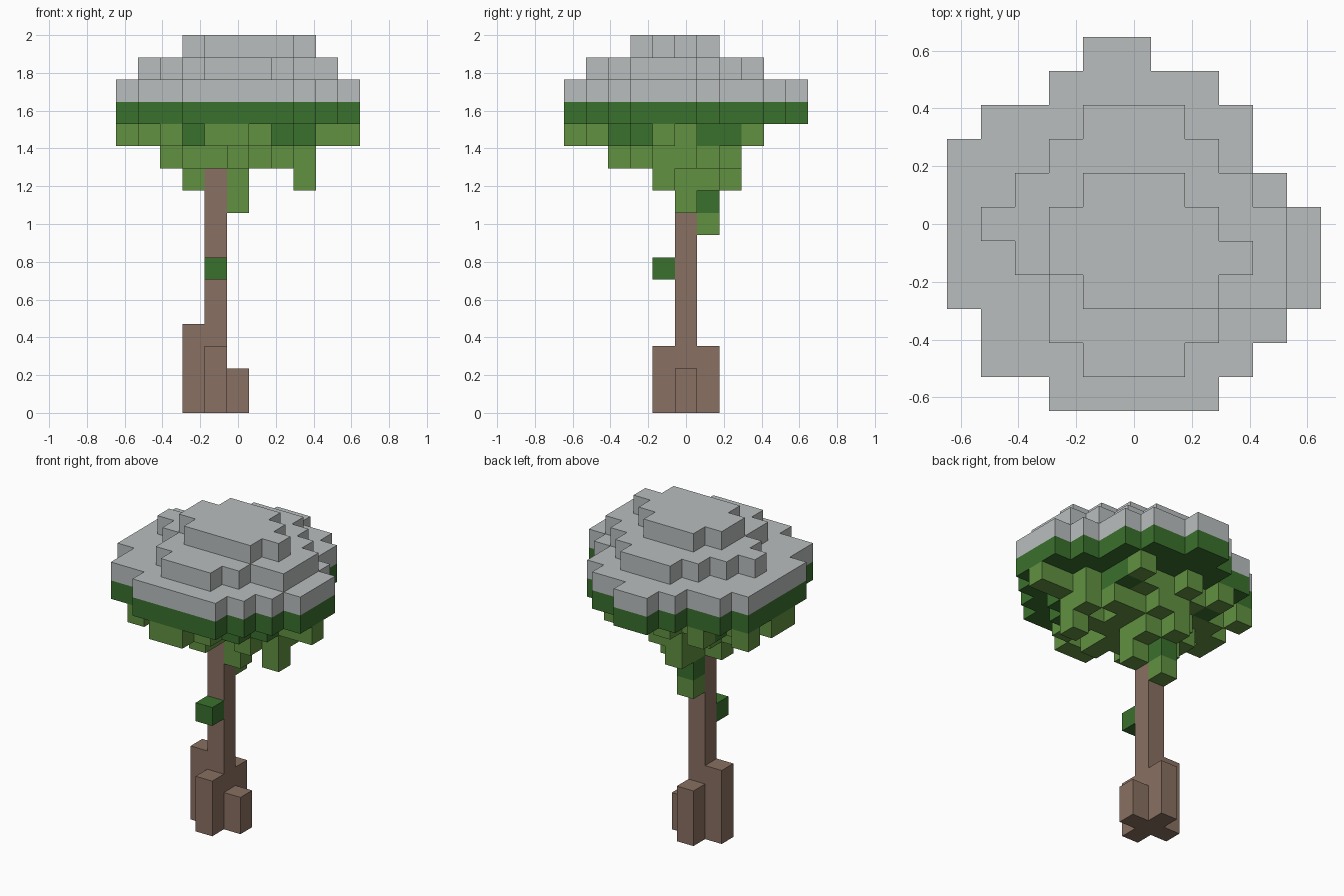
import bpy, bmesh
from mathutils import Vector
from math import radians

cube = bpy.data.objects.get("Cube")
if cube:
    bpy.data.objects.remove(cube, do_unlink=True)

UNIT = 2 / 17      # edge of one block
HALF = 5.5         # half the canopy width in blocks


def material(name, rgb):
    mat = bpy.data.materials.new(name)
    mat.use_nodes = True
    colour = (*rgb, 1)
    mat.diffuse_color = colour
    mat.node_tree.nodes["Principled BSDF"].inputs["Base Color"].default_value = colour
    return mat


MATS = {
    "s": material("snow_grey", (0.49, 0.515, 0.515)),
    "d": material("dark_leaf_green", (0.042, 0.162, 0.026)),
    "l": material("light_leaf_green", (0.122, 0.283, 0.054)),
    "b": material("bark_brown", (0.25, 0.162, 0.119)),
}
KEYS = list(MATS)


def layer(level, first_row, rows, recolour=None):
    """Read one floor plan, front row first, into block cells."""
    return {(i, first_row + j, level): recolour or c
            for j, row in enumerate(rows.split())
            for i, c in enumerate(row) if c != "."}


def column(i, j, bottom, top, key):
    return {(i, j, k): key for k in range(bottom, top)}


# Widest floor plan, shared by the snow and the leaves below it
OUTLINE = """
...sssss
.ssssssss
.sssssssss
sssssssssss
sssssssssss
sssssssssss
ssssssssss
sssssssss
.ssssssss
...sssss
....ss
"""
SNOW_STEP = """
....sss
...sssss
...sssssss
..ssssssss
.sssssssss
..sssssss
...sssss
....sss
"""
SNOW_TOP = """
....ssss
...ssssss
...sssss
....sss
"""
UNDERSIDE = """
....ll
..l...l
...d.ldd
.l.ddlldd
l.llllldlll
llddlllll
.lllllld
l.dl.lld
..l.l..l
"""
CORE = """
.....l
...lll.l
..lllllll
..lllll.l
...lllll
....ll
"""
LOW_LEAVES = """
........l
...l.l
....ll
....l
"""

parts = {
    "snow_base": layer(14, 0, OUTLINE),
    "snow_step": layer(15, 1, SNOW_STEP),
    "snow_top": layer(16, 3, SNOW_TOP),
    "canopy_rim": layer(13, 0, OUTLINE, "d"),
    "canopy_underside": layer(12, 0, UNDERSIDE),
    "canopy_core": layer(11, 2, CORE),
    "low_leaves": layer(10, 4, LOW_LEAVES),
    "side_vine": column(5, 5, 9, 10, "l"),
    "back_vine": column(4, 6, 9, 10, "d") | column(4, 6, 8, 9, "l"),
    "trunk_leaf": column(4, 4, 6, 7, "d"),
    "trunk": column(4, 5, 0, 11, "b"),
    "right_root": column(3, 5, 0, 4, "b"),
    "front_root": column(4, 4, 0, 3, "b"),
    "back_root": column(4, 6, 0, 3, "b"),
    "left_root": column(5, 5, 0, 2, "b"),
}
FILLED = set().union(*parts.values())


def build(name, cells):
    """Make a block part, keeping only the faces open to the air."""
    bm = bmesh.new()
    for cell, key in cells.items():
        centre = Vector(cell) + Vector((0.5 - HALF, 0.5 - HALF, 0.5))
        for axis in range(3):
            for sign in (-1, 1):
                step = Vector((0, 0, 0))
                step[axis] = sign
                if tuple(int(c) for c in Vector(cell) + step) in FILLED:
                    continue
                u, v = Vector((0, 0, 0)), Vector((0, 0, 0))
                u[(axis + 1) % 3] = 0.5
                v[(axis + 2) % 3] = 0.5 * sign
                mid = centre + step / 2
                ring = (mid - u - v, mid + u - v, mid + u + v, mid - u + v)
                face = bm.faces.new([bm.verts.new(p * UNIT) for p in ring])
                face.material_index = KEYS.index(key)
    # Join neighbouring blocks into clean flat faces
    bmesh.ops.remove_doubles(bm, verts=bm.verts, dist=UNIT / 100)
    bmesh.ops.dissolve_limit(bm, angle_limit=radians(1), verts=bm.verts,
                             edges=bm.edges, delimit={"MATERIAL"})
    mesh = bpy.data.meshes.new(name)
    bm.to_mesh(mesh)
    bm.free()
    for mat in MATS.values():
        mesh.materials.append(mat)
    bpy.context.collection.objects.link(bpy.data.objects.new(name, mesh))


for part_name, part_cells in parts.items():
    build(part_name, part_cells)
